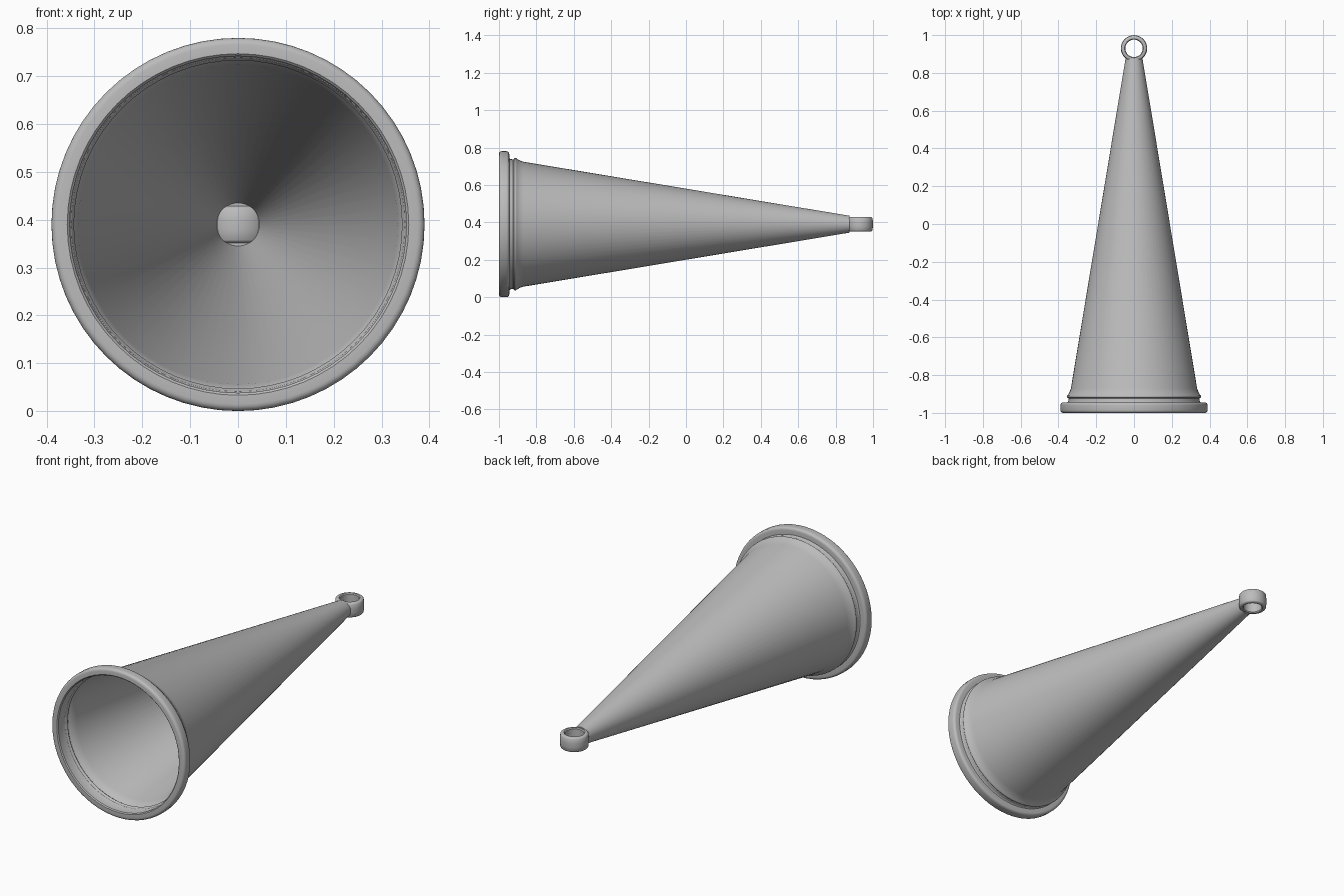
import bpy
import bmesh
import math
from mathutils import Matrix, Vector

cube = bpy.data.objects.get("Cube")
if cube:
    bpy.data.objects.remove(cube)

AXIS_Z = 0.39
grey = bpy.data.materials.new("plain grey")
grey.use_nodes = True
colour = (0.5, 0.5, 0.5, 1)
grey.diffuse_color = colour
grey.node_tree.nodes["Principled BSDF"].inputs["Base Color"].default_value = colour


def lathe(name, profile, matrix, steps=64, closed=False):
    """Spin (radius, height) points about local z, then place with matrix."""
    bm = bmesh.new()
    verts = [bm.verts.new((r, 0, h)) for r, h in profile]
    pairs = list(zip(verts, verts[1:]))
    if closed:
        pairs.append((verts[-1], verts[0]))
    edges = [bm.edges.new(p) for p in pairs]
    bmesh.ops.spin(bm, geom=verts + edges, cent=(0, 0, 0), axis=(0, 0, 1),
                   angle=math.tau, steps=steps)
    bmesh.ops.remove_doubles(bm, verts=bm.verts, dist=0.0001)
    bmesh.ops.recalc_face_normals(bm, faces=bm.faces)
    bm.transform(matrix)
    mesh = bpy.data.meshes.new(name)
    bm.to_mesh(mesh)
    bm.free()
    mesh.materials.append(grey)
    obj = bpy.data.objects.new(name, mesh)
    bpy.context.collection.objects.link(obj)
    bpy.ops.object.select_all(action="DESELECT")
    obj.select_set(True)
    bpy.context.view_layer.objects.active = obj
    bpy.ops.object.shade_smooth_by_angle(angle=math.radians(35))
    return obj


def arc(r, h, radius, start, end, steps=4):
    """Points of a rounded corner in the profile."""
    angles = [math.radians(start + (end - start) * i / steps) for i in range(steps + 1)]
    return [(r + radius * math.cos(a), h + radius * math.sin(a)) for a in angles]


# Local z of the cone runs towards the back (+y)
lying = Matrix.Translation(Vector((0, 0, AXIS_Z))) @ Matrix.Rotation(-math.pi / 2, 4, "X")

# Rounded rim, neck, raised bead, long thin cone and its closed tip
profile = [(0.343, -0.93), (0.352, -0.945), (0.352, -0.995), (0.357, -1)]
profile += arc(0.376, -0.986, 0.014, -90, 0)
profile += arc(0.376, -0.959, 0.014, 0, 90)
profile += [(0.354, -0.945), (0.349, -0.941), (0.346, -0.925)]
profile += arc(0.346, -0.913, 0.009, -80, 60)
profile += [(0.341, -0.89), (0.334, -0.87), (0.045, 0.875), (0, 0.875)]
lathe("cone_body", profile, lying)

# Barrel-shaped hanging ring at the tip, with its hole running up and down
ring = [(0.046, -0.034), (0.05, -0.039)]
ring += arc(0.056, -0.026, 0.013, -90, -30)
ring += [(0.0695, -0.01), (0.0695, 0.01)]
ring += arc(0.056, 0.026, 0.013, 30, 90)
ring += [(0.05, 0.039), (0.046, 0.034)]
lathe("hanging_ring", ring, Matrix.Translation(Vector((0, 0.93, AXIS_Z))), 48, True)
